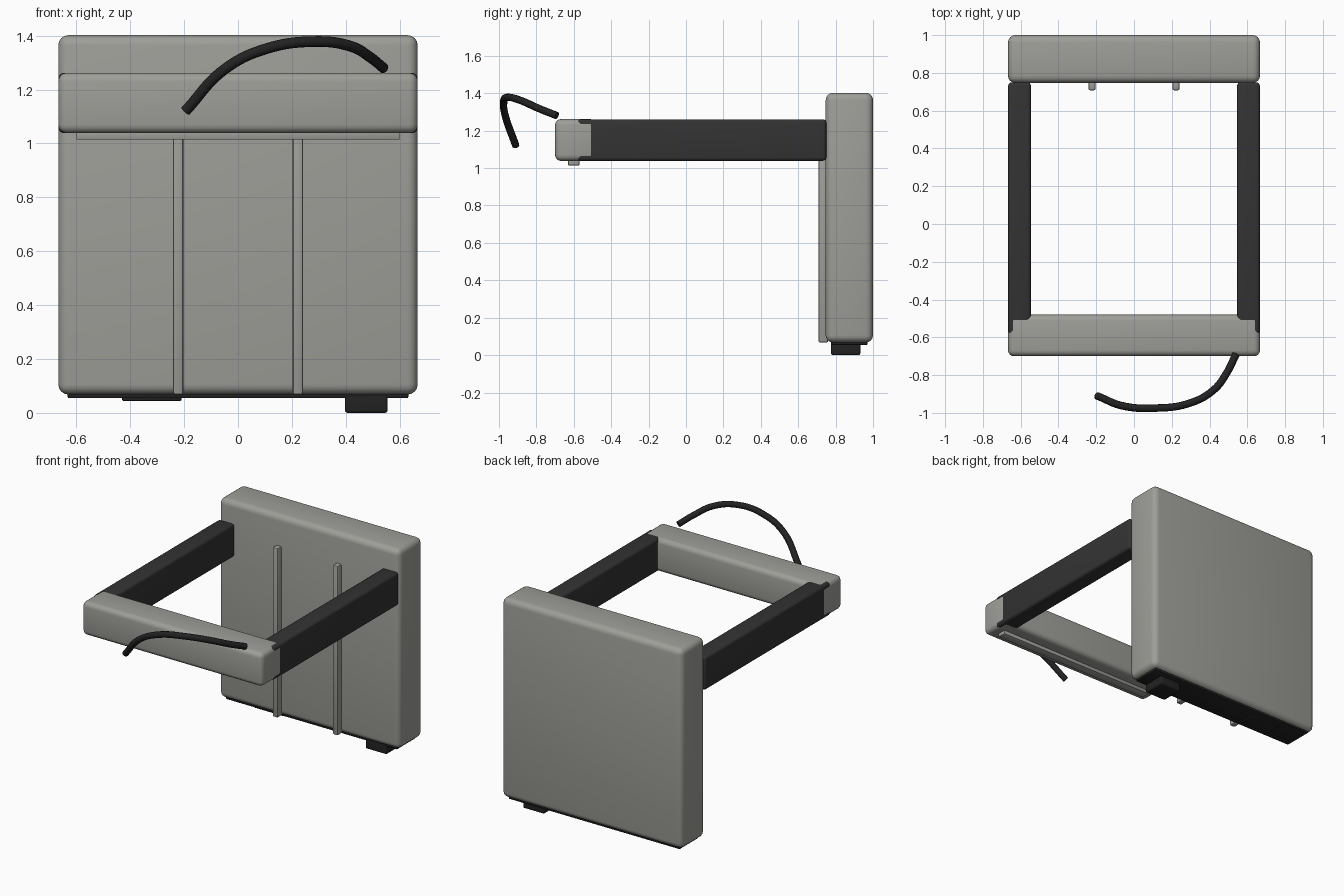
import bpy
from math import radians

cube = bpy.data.objects.get("Cube")
if cube:
    bpy.data.objects.remove(cube, do_unlink=True)


def material(name, colour):
    m = bpy.data.materials.new(name)
    m.use_nodes = True
    m.diffuse_color = (*colour, 1)
    bsdf = next(n for n in m.node_tree.nodes if n.type == 'BSDF_PRINCIPLED')
    bsdf.inputs["Base Color"].default_value = (*colour, 1)
    return m


grey = material("warm grey", (0.34, 0.345, 0.315))
charcoal = material("charcoal", (0.033, 0.033, 0.033))
black = material("soft black", (0.016, 0.016, 0.016))


def box(name, xs, ys, zs, mat, bevel=0.01, segments=4):
    """Rounded box given by its extents along each axis."""
    spans = (xs, ys, zs)
    bpy.ops.mesh.primitive_cube_add(size=1, location=[sum(s) / 2 for s in spans])
    ob = bpy.context.object
    ob.name = name
    ob.scale = [s[1] - s[0] for s in spans]
    bpy.ops.object.transform_apply(location=False, rotation=False, scale=True)
    mod = ob.modifiers.new("rounded edges", 'BEVEL')
    mod.width = bevel
    mod.segments = segments
    bpy.ops.object.modifier_apply(modifier=mod.name)
    ob.data.materials.append(mat)
    bpy.ops.object.shade_smooth_by_angle(angle=radians(30))
    return ob


# Upright back panel with its base plate and feet
box("back_panel", (-0.667, 0.667), (0.747, 1.0), (0.068, 1.402), grey, 0.038)
box("base_plate", (-0.632, 0.632), (0.775, 0.97), (0.055, 0.09), black, 0.004, 2)
box("foot", (0.397, 0.555), (0.775, 0.932), (0.0, 0.07), black, 0.01)
box("base_pad", (-0.43, -0.21), (0.79, 0.93), (0.045, 0.07), black, 0.003, 2)

# Front cross bar with the strip beneath it
box("front_bar", (-0.667, 0.667), (-0.7, -0.48), (1.038, 1.262), grey, 0.032)
box("under_strip", (-0.6, 0.6), (-0.63, -0.57), (1.014, 1.05), grey, 0.004, 2)

# Paired rails on the panel and side arms
for side, s in (("left", 1), ("right", -1)):
    box(side + "_rail", sorted((s * 0.203, s * 0.241)), (0.708, 0.76),
        (0.068, 1.2), grey, 0.008, 2)
    box(side + "_arm", sorted((s * 0.546, s * 0.666)), (-0.58, 0.75),
        (1.039, 1.261), charcoal, 0.018)

# Loose curved cable
points = [(0.54, -0.69, 1.28), (0.49, -0.79, 1.32), (0.42, -0.88, 1.36),
          (0.29, -0.95, 1.378), (0.1, -0.975, 1.35), (-0.05, -0.965, 1.275),
          (-0.195, -0.91, 1.12)]
curve = bpy.data.curves.new("cable", 'CURVE')
curve.dimensions = '3D'
curve.bevel_depth = 0.02
curve.bevel_resolution = 3
curve.use_fill_caps = True
spline = curve.splines.new('BEZIER')
spline.bezier_points.add(len(points) - 1)
for bp, co in zip(spline.bezier_points, points):
    bp.co = co
    bp.handle_left_type = bp.handle_right_type = 'AUTO'
curve.materials.append(black)
cable = bpy.data.objects.new("cable", curve)
bpy.context.collection.objects.link(cable)
